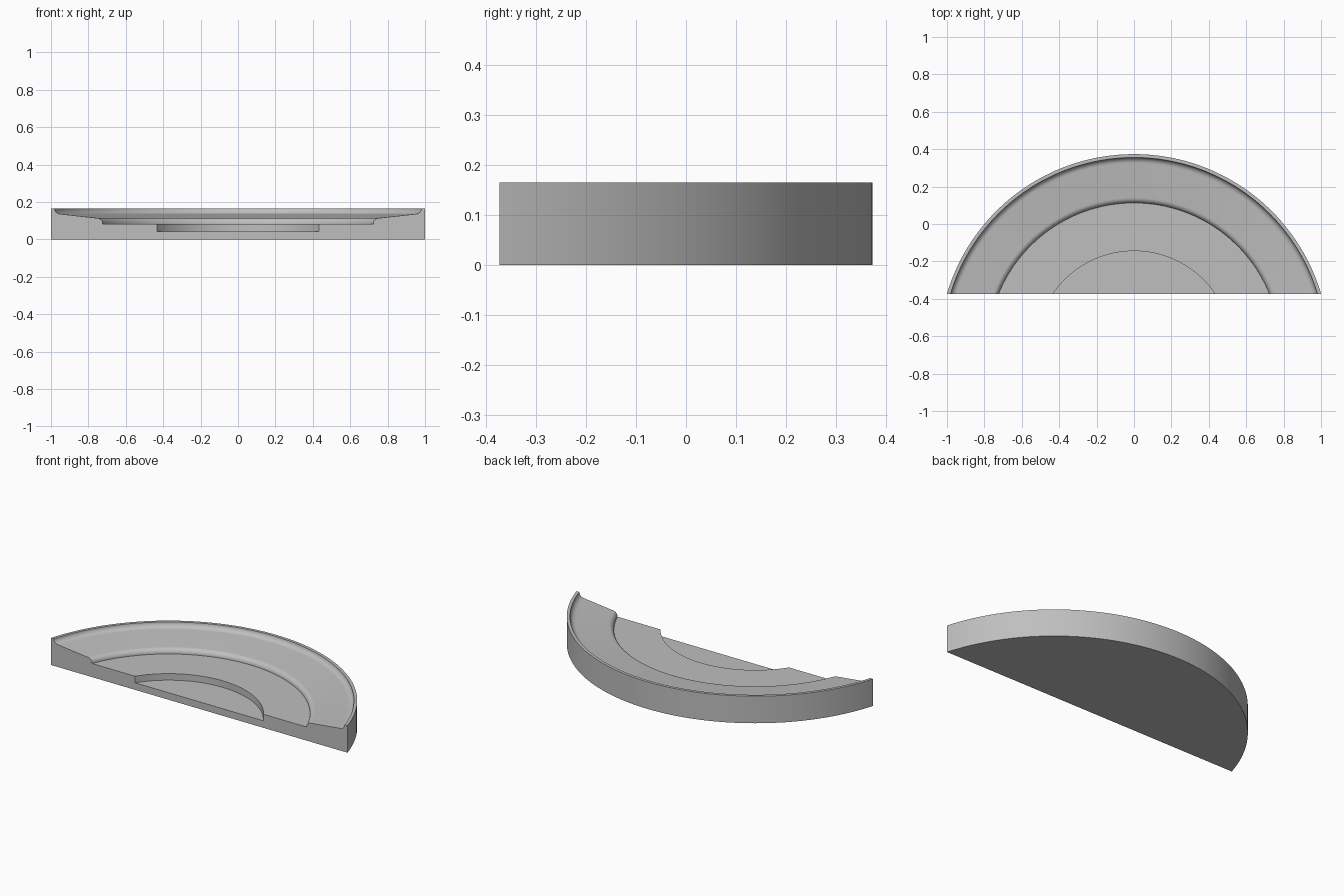
import bpy, bmesh, math
from mathutils import Vector, Matrix

if "Cube" in bpy.data.objects:
    bpy.data.objects.remove(bpy.data.objects["Cube"], do_unlink=True)

RADIUS = 1.043           # outer radius of the disc
CUT_Y = -0.3735          # flat front face
CENTRE_Y = -CUT_Y - RADIUS
STEPS = 160


def arc(r, z, radius_r, radius_z, start, end, n=8):
    """Points of an elliptical fillet in the (r, z) section."""
    angles = [math.radians(start + (end - start) * i / n) for i in range(n + 1)]
    return [(r + radius_r * math.cos(a), z + radius_z * math.sin(a)) for a in angles]


# Section from the bottom, round the rim and down the steps
profile = [(0.1, 0), (RADIUS, 0), (RADIUS, 0.165), (1.028, 0.165)]
profile += arc(0.992, 0.165, 0.033, 0.03, 0, -90)      # hollow fillet inside the rim
profile += arc(0.812, 0.085, 0.03, 0.029, 90, 180)     # rounded edge of the middle step
profile += [(0.782, 0.083), (0.525, 0.083), (0.525, 0.043), (0.1, 0.043)]

# Revolve half a turn, then slice off the front and cap it
bm = bmesh.new()
verts = [bm.verts.new((r, CENTRE_Y, z)) for r, z in profile]
edges = [bm.edges.new(pair) for pair in zip(verts, verts[1:])]
bmesh.ops.spin(bm, geom=verts + edges, cent=(0, CENTRE_Y, 0), axis=(0, 0, 1),
               angle=math.pi, steps=STEPS)
bmesh.ops.remove_doubles(bm, verts=bm.verts, dist=1e-5)
bmesh.ops.bisect_plane(bm, geom=bm.verts[:] + bm.edges[:] + bm.faces[:],
                       plane_co=(0, CUT_Y, 0), plane_no=(0, -1, 0), clear_outer=True)
rim = [e for e in bm.edges if e.is_boundary]
bmesh.ops.triangle_fill(bm, edges=rim, use_beauty=True, normal=(0, -1, 0))
bmesh.ops.recalc_face_normals(bm, faces=bm.faces)

mesh = bpy.data.meshes.new("stepped_half_disc")
bm.to_mesh(mesh)
bm.free()
disc = bpy.data.objects.new("stepped_half_disc", mesh)
bpy.context.collection.objects.link(disc)

# Plain grey
grey = bpy.data.materials.new("plain_grey")
grey.use_nodes = True
colour = (0.52, 0.52, 0.52, 1)
grey.diffuse_color = colour
grey.node_tree.nodes["Principled BSDF"].inputs["Base Color"].default_value = colour
mesh.materials.append(grey)

bpy.context.view_layer.objects.active = disc
disc.select_set(True)
bpy.ops.object.shade_smooth_by_angle(angle=math.radians(30))
